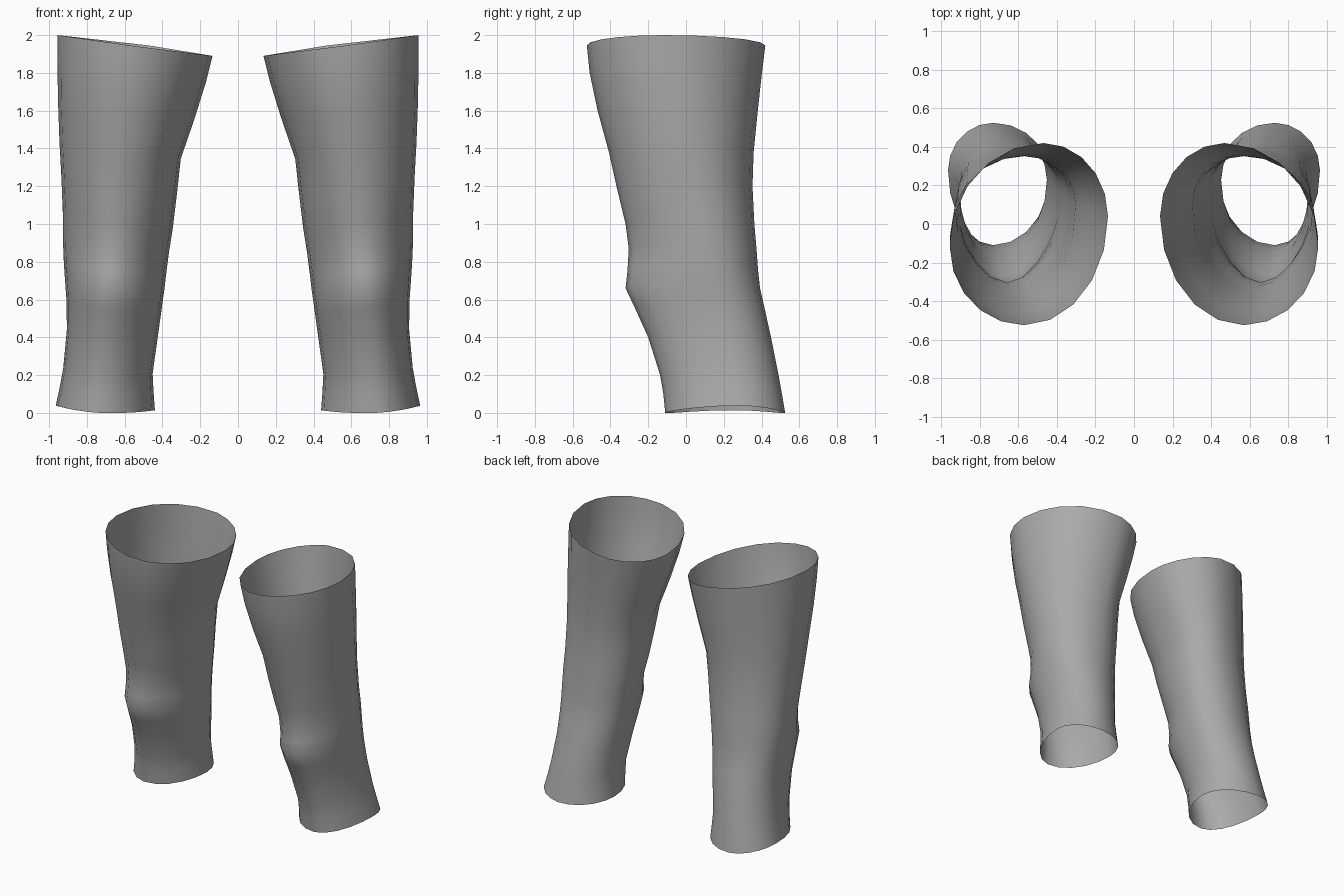
import bpy, math

if "Cube" in bpy.data.objects:
    bpy.data.objects.remove(bpy.data.objects["Cube"])

SIDES = 20
# ring height, inner x, outer x, front y, back y
RINGS = [
    (0.00, 0.440, 0.965, -0.110, 0.525),
    (0.10, 0.447, 0.943, -0.120, 0.508),
    (0.20, 0.452, 0.925, -0.137, 0.490),
    (0.40, 0.425, 0.906, -0.200, 0.450),
    (0.55, 0.405, 0.908, -0.268, 0.417),
    (0.66, 0.390, 0.916, -0.320, 0.392),
    (0.75, 0.380, 0.922, -0.310, 0.382),
    (0.87, 0.365, 0.927, -0.303, 0.373),
    (1.00, 0.345, 0.927, -0.320, 0.362),
    (1.20, 0.322, 0.935, -0.368, 0.352),
    (1.38, 0.303, 0.945, -0.408, 0.358),
    (1.60, 0.230, 0.953, -0.468, 0.380),
    (1.80, 0.170, 0.956, -0.510, 0.402),
    (1.945, 0.135, 0.956, -0.525, 0.420),
]

grey = bpy.data.materials.new("neutral_grey")
grey.diffuse_color = (0.40, 0.40, 0.40, 1)
grey.use_nodes = True
grey.node_tree.nodes["Principled BSDF"].inputs["Base Color"].default_value = grey.diffuse_color


def lerp(a, b, t):
    return a + (b - a) * t


def ring_points(z, xi, xo, yf, yb):
    """Skewed oval through four extreme points, with slanted rims."""
    t = z / 1.945
    xf, xb = lerp(0.73, 0.57, t), lerp(0.73, 0.47, t)
    yo, yi = lerp(0.28, -0.12, t), lerp(0.25, 0.04, t)
    knee = math.exp(-((z - 0.80) / 0.16) ** 2)
    pts = []
    for i in range(SIDES):
        a = 2 * math.pi * i / SIDES
        c, s = math.cos(a), math.sin(a)
        x_mid = xb if s > 0 else xf
        y_mid = yo if c > 0 else yi
        x = x_mid + c * ((xo - x_mid) if c > 0 else (x_mid - xi))
        y = y_mid + s * ((yb - y_mid) if s > 0 else (y_mid - yf))
        # hollows either side of the kneecap
        if s < 0:
            y += 0.03 * knee * math.sin(2 * a) ** 2
        low = 0.012 * c + 0.026 * c * c
        pts.append((x, y, z + lerp(low, 0.055 * c, t)))
    return pts


def leg(name, side):
    verts = [(side * x, y, z) for r in RINGS for x, y, z in ring_points(*r)]
    faces = []
    for r in range(len(RINGS) - 1):
        for i in range(SIDES):
            j = (i + 1) % SIDES
            a, b = r * SIDES, (r + 1) * SIDES
            f = (a + i, a + j, b + j, b + i)
            faces.append(f if side > 0 else f[::-1])
    me = bpy.data.meshes.new(name)
    me.from_pydata(verts, [], faces)
    me.materials.append(grey)
    me.shade_smooth()
    ob = bpy.data.objects.new(name, me)
    bpy.context.collection.objects.link(ob)


# open-ended tubes, one per leg
leg("right_leg", 1)
leg("left_leg", -1)
